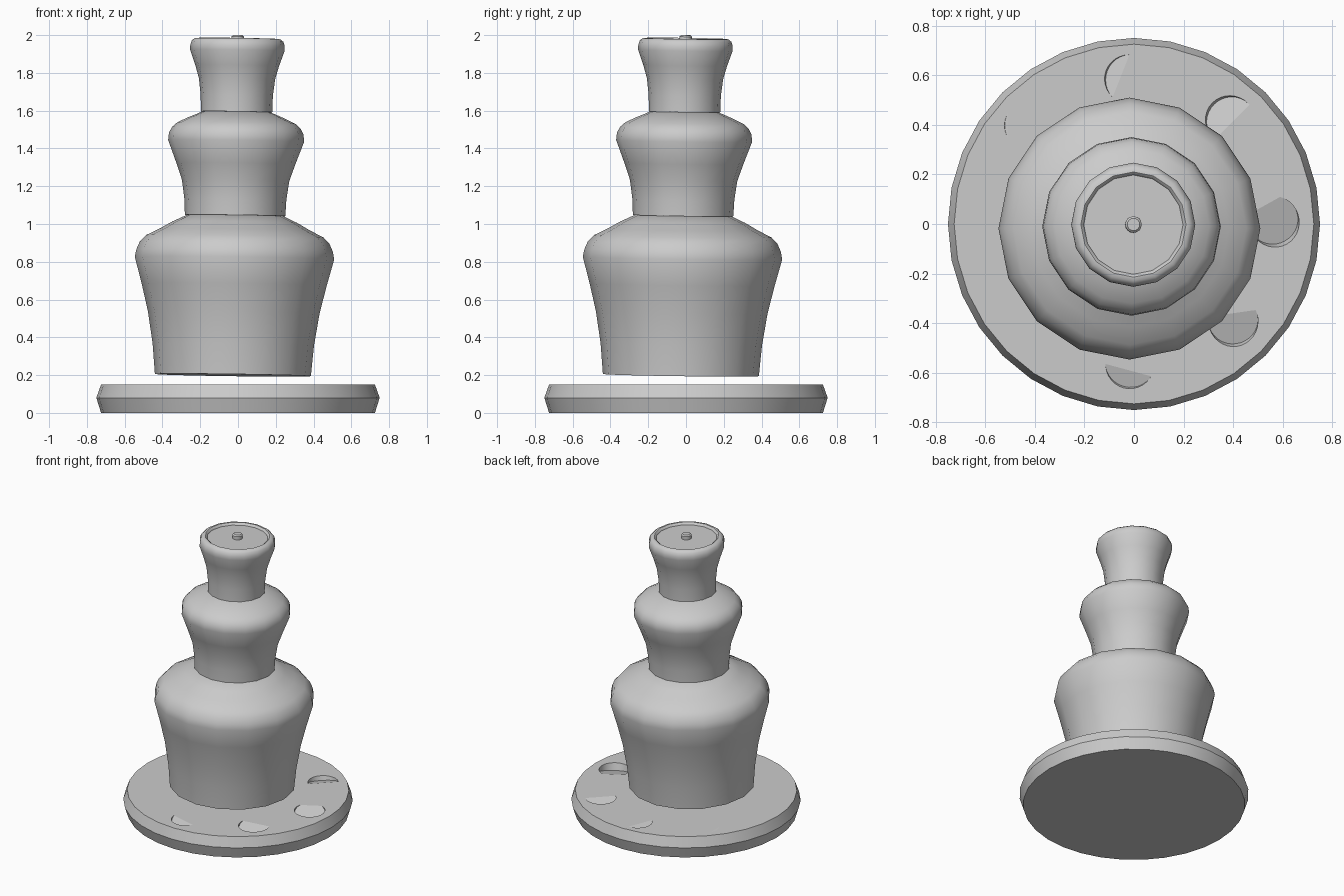
import bpy, bmesh, math
from mathutils import Vector

if "Cube" in bpy.data.objects:
    bpy.data.objects.remove(bpy.data.objects["Cube"])


def lathe(name, profile, sides, angle=40):
    """Revolve (radius, z) points round z and cap both ends."""
    bm = bmesh.new()
    rings = [[bm.verts.new((r * math.cos(2 * math.pi * i / sides),
                            r * math.sin(2 * math.pi * i / sides), z))
              for i in range(sides)] for r, z in profile]
    for a, b in zip(rings, rings[1:]):
        for i in range(sides):
            j = (i + 1) % sides
            bm.faces.new((a[i], a[j], b[j], b[i]))
    bm.faces.new(rings[0][::-1])
    bm.faces.new(rings[-1])
    me = bpy.data.meshes.new(name)
    bm.to_mesh(me)
    bm.free()
    ob = bpy.data.objects.new(name, me)
    bpy.context.collection.objects.link(ob)
    if angle:
        select(ob)
        bpy.ops.object.shade_smooth_by_angle(angle=math.radians(angle))
    return ob


def select(ob):
    bpy.ops.object.select_all(action='DESELECT')
    ob.select_set(True)
    bpy.context.view_layer.objects.active = ob


# Round base board
TOP = 0.15
board = lathe("base_board", [(0.725, 0), (0.75, 0.08), (0.725, TOP)], 32, 0)

# Tilted round recesses: centre x, y, chord offset, direction of the deep side
recesses = [
    (0.565, 0.01, 0.075, (0.485, -0.874)),
    (0.39, 0.415, 0.007, (-0.707, 0.707)),
    (-0.015, 0.582, -0.04, (-0.93, 0.367)),
    (-0.418, 0.397, -0.089, (-1, 0)),
    (0.40, -0.39, 0.03, (0.14, -0.99)),
    (-0.015, -0.56, -0.03, (-0.26, -0.965)),
]
SLOPE = 0.3
for x, y, s, u in recesses:
    axis = Vector((SLOPE * u[0], SLOPE * u[1], 1)).normalized()
    depth = SLOPE * s * axis.z
    cutter = lathe("recess_cutter", [(0.1, -depth), (0.1, 0.15)], 32, 0)
    cutter.location = (x, y, TOP)
    cutter.rotation_euler = axis.to_track_quat('Z', 'Y').to_euler()
    cutter.hide_render = True
    mod = board.modifiers.new("recess", 'BOOLEAN')
    mod.operation = 'DIFFERENCE'
    mod.solver = 'EXACT'
    mod.object = cutter
    select(board)
    bpy.ops.object.modifier_apply(modifier=mod.name)
    bpy.data.objects.remove(cutter)
select(board)
bpy.ops.object.shade_smooth_by_angle(angle=math.radians(15))

# Three flared tiers and the top pin, leaning slightly together
parts = [
    lathe("lower_tier", [(0.413, 0.2), (0.427, 0.36), (0.454, 0.53), (0.49, 0.68),
                         (0.528, 0.82), (0.52, 0.86), (0.503, 0.90), (0.47, 0.935),
                         (0.40, 0.97), (0.33, 1.01), (0.255, 1.045)], 16),
    lathe("middle_tier", [(0.266, 1.045), (0.27, 1.13), (0.284, 1.23), (0.315, 1.32),
                          (0.36, 1.44), (0.356, 1.48), (0.34, 1.51), (0.312, 1.535),
                          (0.26, 1.56), (0.18, 1.594)], 16),
    lathe("upper_tier", [(0.189, 1.594), (0.191, 1.68), (0.202, 1.77), (0.222, 1.84),
                         (0.25, 1.92), (0.25, 1.945), (0.243, 1.968), (0.228, 1.981),
                         (0.212, 1.983), (0.203, 1.976), (0.2, 1.968)], 16),
    lathe("top_pin", [(0.033, 1.95), (0.033, 1.992), (0.025, 2.0)], 16),
]
for p in parts:
    p.location = (-0.03, -0.03, 0)
    p.rotation_euler = (-0.014, 0.014, 0)
